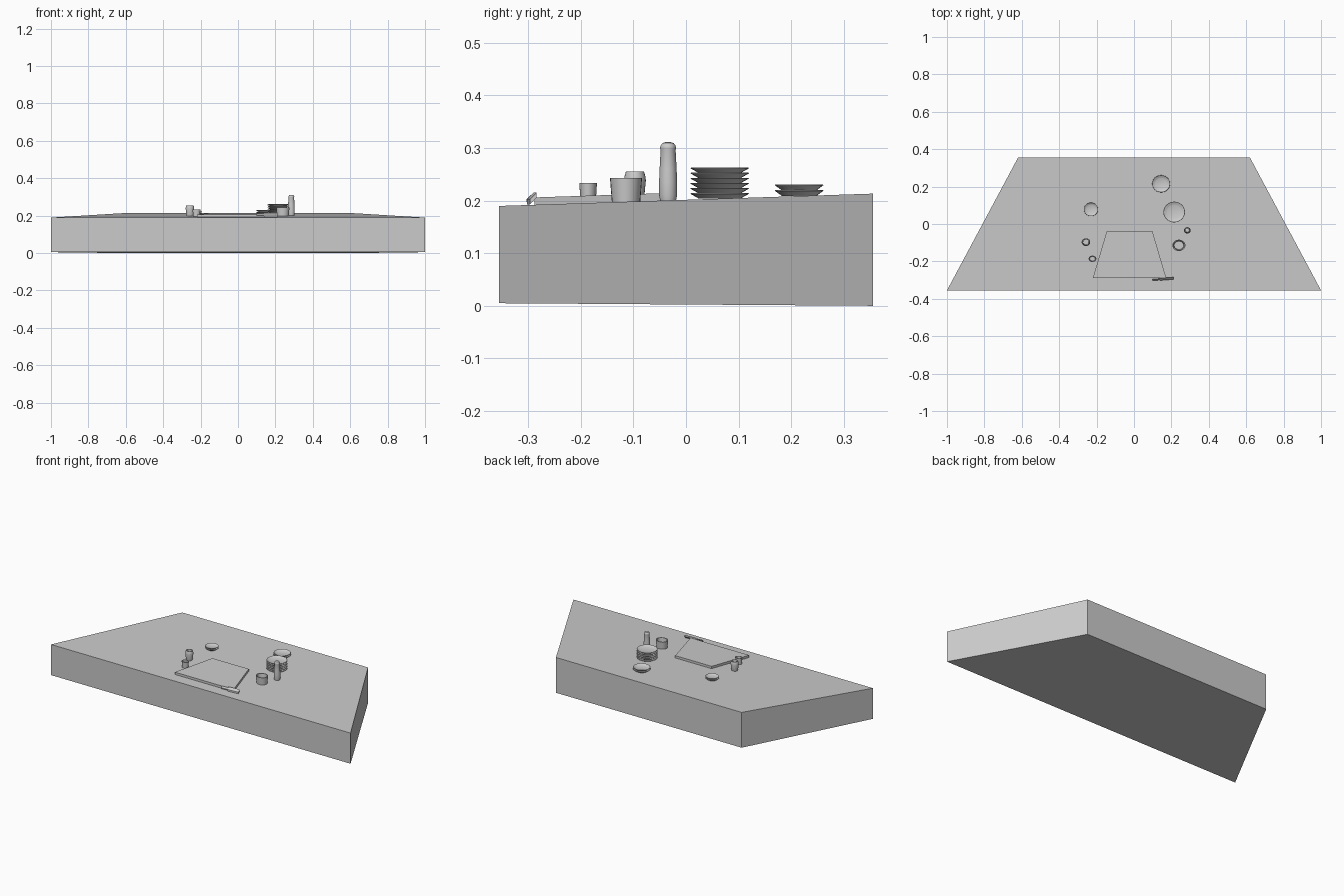
import bpy, math

if "Cube" in bpy.data.objects:
    bpy.data.objects.remove(bpy.data.objects["Cube"])

def surface(y):
    return 0.2015 + 0.033 * y

def prism(name, bottom, top):
    # solid between two matching four-sided outlines
    mesh = bpy.data.meshes.new(name)
    n = len(bottom)
    faces = [tuple(reversed(range(n))), tuple(range(n, 2 * n))]
    faces += [(i, (i + 1) % n, n + (i + 1) % n, n + i) for i in range(n)]
    mesh.from_pydata(bottom + top, [], faces)
    obj = bpy.data.objects.new(name, mesh)
    bpy.context.collection.objects.link(obj)
    return obj

def lathe(name, profile, x, y, squash=1.0, sides=24, z=None):
    # profile of (radius, height), spun around z; starts and ends capped
    verts, faces = [], []
    for r, h in profile:
        for i in range(sides):
            a = 2 * math.pi * i / sides
            verts.append((r * math.cos(a), r * squash * math.sin(a), h))
    for k in range(len(profile) - 1):
        for i in range(sides):
            j = (i + 1) % sides
            faces.append((k * sides + i, k * sides + j, (k + 1) * sides + j, (k + 1) * sides + i))
    faces.append(tuple(reversed(range(sides))))
    faces.append(tuple((len(profile) - 1) * sides + i for i in range(sides)))
    mesh = bpy.data.meshes.new(name)
    mesh.from_pydata(verts, [], faces)
    obj = bpy.data.objects.new(name, mesh)
    obj.location = (x, y, surface(y) if z is None else z)
    bpy.context.collection.objects.link(obj)
    bpy.ops.object.select_all(action='DESELECT')
    bpy.context.view_layer.objects.active = obj
    obj.select_set(True)
    bpy.ops.object.shade_smooth_by_angle(angle=math.radians(35))
    return obj

def plates(name, x, y, r, count, step, squash=0.96):
    for k in range(count):
        profile = [(r * 0.72, 0), (r * 0.78, step * 0.25), (r, step * 0.95), (r * 0.98, step * 1.1),
                   (r * 0.75, step * 0.55), (r * 0.68, step * 0.4)]
        lathe(f"{name}_{k + 1}", profile, x, y, squash, z=surface(y) + k * step)

def cup(name, x, y, r_base, r_top, h, squash):
    wall = r_top * 0.16
    lathe(name, [(r_base, 0), (r_top, h), (r_top - wall, h), (r_base - wall, h * 0.15)], x, y, squash)

# table slab, tapering to the back
outline = [(-1, -0.355), (1, -0.355), (0.62, 0.355), (-0.62, 0.355)]
prism("table_slab", [(x, y, 0.0025 - 0.0035 * y / 0.71 * 1.4) for x, y in outline],
      [(x, y, surface(y)) for x, y in outline])

# place mat board
board = [(-0.22, -0.288), (0.172, -0.288), (0.098, -0.037), (-0.145, -0.037)]
prism("board", [(x, y, surface(y)) for x, y in board],
      [(x, y, surface(y) + 0.014) for x, y in board])

# knife leaning on the front edge of the board
for part, x0, x1, w, t in (("knife_blade", 0.1, 0.165, 0.004, 0.003), ("knife_handle", 0.14, 0.21, 0.006, 0.005)):
    def end(x):
        return -0.299 + (x - 0.1) * 0.08
    ring = [(x0, end(x0) - w), (x1, end(x1) - w), (x1, end(x1) + w), (x0, end(x0) + w)]
    low = [(x, y, 0.204 + (y - end(x)) * 1.0 - t) for x, y in ring]
    prism(part, low, [(x, y, z + 2 * t) for x, y, z in low])

# stacked dishes
plates("plate_stack", 0.215, 0.064, 0.058, 6, 0.0097)
plates("back_plate", 0.145, 0.215, 0.048, 2, 0.0105)
plates("side_plate", -0.23, 0.078, 0.038, 2, 0.009)

# cups
cup("large_cup", 0.24, -0.114, 0.031, 0.035, 0.045, 0.87)
cup("small_cup", -0.222, -0.186, 0.018, 0.021, 0.038, 0.8)

# rounded jar
lathe("jar", [(0.017, 0), (0.02, 0.012), (0.023, 0.04), (0.022, 0.048), (0.019, 0.057), (0.016, 0.057), (0.015, 0.02)],
      -0.257, -0.097, 0.9)

# grinder with domed cap
lathe("grinder", [(0.016, 0), (0.018, 0.01), (0.018, 0.035), (0.017, 0.06), (0.015, 0.096), (0.016, 0.1),
                  (0.015, 0.104), (0.011, 0.109), (0.004, 0.111)], 0.285, -0.034, 0.95)
